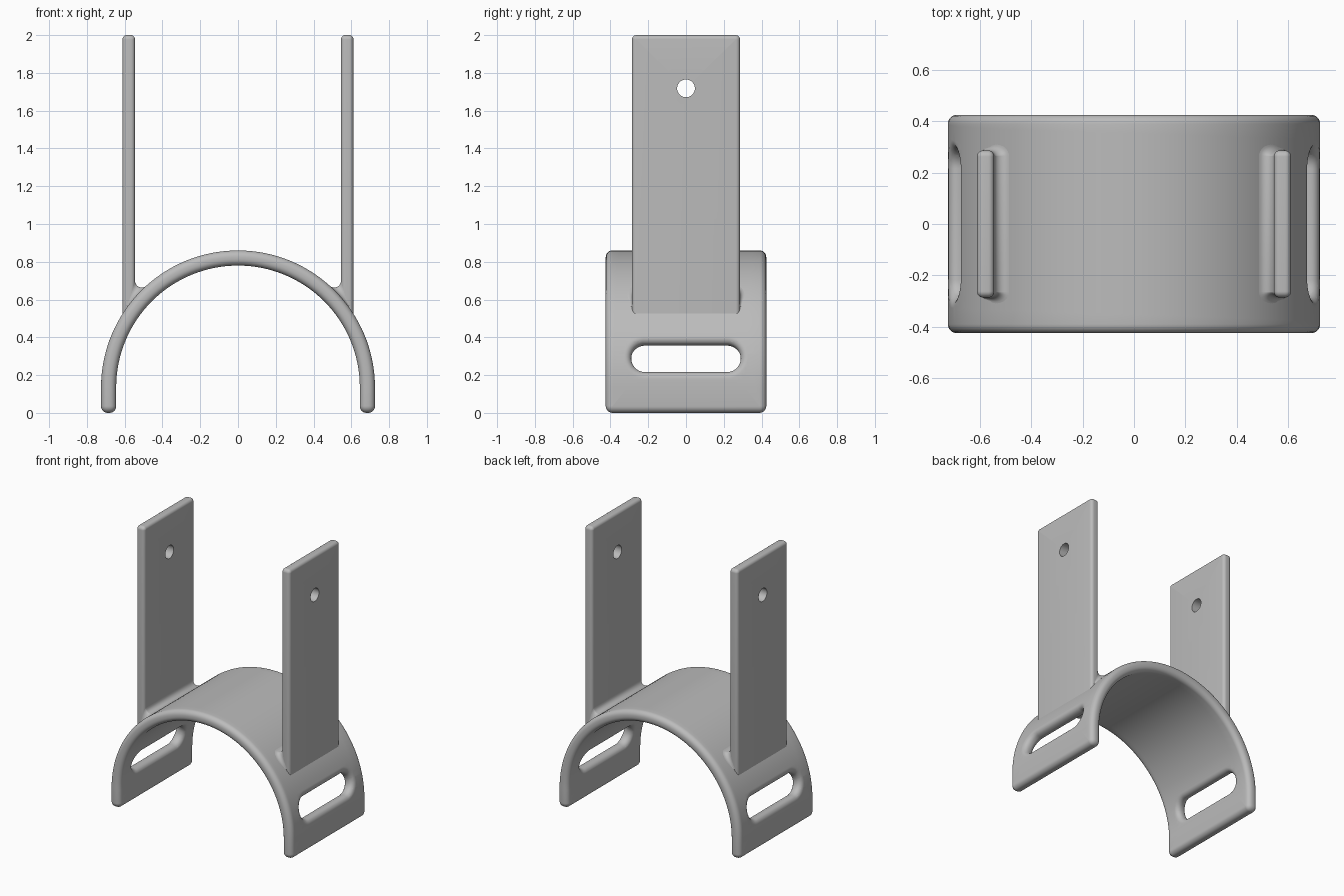
import bpy, bmesh, math
from mathutils import Vector

if "Cube" in bpy.data.objects:
    bpy.data.objects.remove(bpy.data.objects["Cube"])

R_OUT, R_IN, ZC, HALF_W = 0.725, 0.645, 0.135, 0.425
R_MID = (R_OUT + R_IN) / 2
POST_IN, POST_OUT, POST_HALF_W, POST_ROUND = 0.545, 0.611, 0.286, 0.022

grey = bpy.data.materials.new("plain grey")
grey.diffuse_color = (0.5, 0.5, 0.5, 1)
grey.use_nodes = True
grey.node_tree.nodes["Principled BSDF"].inputs["Base Color"].default_value = grey.diffuse_color


def finish(bm, name):
    bmesh.ops.recalc_face_normals(bm, faces=bm.faces[:])
    mesh = bpy.data.meshes.new(name)
    bm.to_mesh(mesh)
    bm.free()
    mesh.materials.append(grey)
    obj = bpy.data.objects.new(name, mesh)
    bpy.context.collection.objects.link(obj)
    bpy.ops.object.select_all(action='DESELECT')
    obj.select_set(True)
    bpy.context.view_layer.objects.active = obj
    bpy.ops.object.shade_smooth_by_angle(angle=math.radians(35))
    return obj


def rounded_rect(cs, cy, hs, hy, r, n=10):
    """Points of a rounded rectangle around (cs, cy)."""
    pts = []
    for q, (sx, sy) in enumerate([(1, 1), (-1, 1), (-1, -1), (1, -1)]):
        for i in range(n + 1):
            a = math.pi / 2 * (q + i / n)
            pts.append((cs + sx * (hs - r) + r * math.cos(a),
                        cy + sy * (hy - r) + r * math.sin(a)))
    return pts


def plate(half_len, half_w, half_t, edge, holes):
    """Flat plate with rounded rims; holes are (cs, cy, hs, hy, r, rim rounding)."""
    bm = bmesh.new()
    steps = 6
    arc = [math.pi / 2 * k / steps for k in range(steps + 1)]
    rows = [(half_t - edge + edge * math.cos(a), 1 - math.sin(a)) for a in arc]
    rows += [(-t, f) for t, f in reversed(rows)]

    def skin(loop_at):
        rings = [[bm.verts.new((s, y, t)) for s, y in loop_at(f)] for t, f in rows]
        for a, b in zip(rings, rings[1:]):
            for i in range(len(a)):
                j = (i + 1) % len(a)
                bm.faces.new((a[i], a[j], b[j], b[i]))

    corner = edge + 0.002
    skin(lambda f: rounded_rect(0, 0, half_len - f * edge, half_w - f * edge,
                                corner - f * edge))
    for cs, cy, hs, hy, r, e in holes:
        skin(lambda f: rounded_rect(cs, cy, hs + f * e, hy + f * e, r + f * e))
    bmesh.ops.remove_doubles(bm, verts=bm.verts[:], dist=1e-5)
    # fill the two broad faces around the holes
    rims = [e for e in bm.edges if e.is_boundary]
    for side in (1, -1):
        edges = [e for e in rims if e.verts[0].co.z * side > 0]
        bmesh.ops.triangle_fill(bm, edges=edges, use_beauty=True, normal=(0, 0, side))
    return bm


# curved saddle band with a strap slot in each leg
quarter = math.pi / 2 * R_MID
slot_s = R_MID * (math.pi / 2 - 0.2255)
slots = [(m * slot_s, 0, 0.0743, 0.29, 0.0743, 0.035) for m in (1, -1)]
bm = plate(quarter + ZC, HALF_W, 0.04, 0.035, slots)
for k in range(-32, 33):
    bmesh.ops.bisect_plane(bm, geom=bm.verts[:] + bm.edges[:] + bm.faces[:], dist=1e-5,
                           plane_co=(quarter * k / 32, 0, 0), plane_no=(1, 0, 0))
for v in bm.verts:
    s, y, t = v.co
    m = max(-quarter, min(quarter, s))
    a = m / R_MID
    v.co = ((R_MID + t) * math.sin(a), y, ZC + (R_MID + t) * math.cos(a) - abs(s - m))
finish(bm, "saddle_band")


def post(sign, name):
    """Upright plate with a pin hole near its top."""
    low, high = 0.49, 2.0
    mid = (low + high) / 2
    bm = plate((high - low) / 2, POST_HALF_W, (POST_OUT - POST_IN) / 2, POST_ROUND,
               [(1.718 - mid, 0, 0.047, 0.047, 0.047, 0)])
    xc = (POST_IN + POST_OUT) / 2
    for v in bm.verts:
        s, y, t = v.co
        v.co = (sign * (xc + t), y, mid + s)
    finish(bm, name)


def fillet(sign, name):
    """Rolling-ball blend between post and band on the inner and end sides."""
    c = POST_ROUND
    half = [(POST_IN, 0, 180.0)]
    for i in range(9):
        a = math.radians(180 - 90 * i / 8)
        half.append((POST_IN + c + c * math.cos(a),
                     POST_HALF_W - c + c * math.sin(a), 180 - 90 * i / 8))
    half.append((POST_OUT - c, POST_HALF_W, 90.0))
    path = [(x, -y, -a) for x, y, a in reversed(half[1:])] + half
    bm = bmesh.new()
    rings = []
    for x, y, deg in path:
        n = Vector((math.cos(math.radians(deg)), math.sin(math.radians(deg)), 0))
        r = 0.035 - 0.028 * max(0, x - POST_IN) / (POST_OUT - c - POST_IN)
        p = Vector((x, y, 0)) + n * r
        p.z = math.sqrt((R_OUT + r) ** 2 - p.x ** 2)
        down = -Vector((p.x, 0, p.z)).normalized()
        pts = [p + r * (-n).slerp(down, i / 8) for i in range(9)]
        root = Vector((x, y, 0)) - n * 0.01
        root.z = math.sqrt((R_OUT - 0.01) ** 2 - root.x ** 2)
        pts.append(root)
        rings.append([bm.verts.new((sign * q.x, q.y, q.z + ZC)) for q in pts])
    for a, b in zip(rings, rings[1:]):
        for i in range(len(a)):
            j = (i + 1) % len(a)
            bm.faces.new((a[i], a[j], b[j], b[i]))
    bm.faces.new(rings[0])
    bm.faces.new(rings[-1])
    finish(bm, name)


for sign, side in ((1, "right"), (-1, "left")):
    post(sign, side + "_post")
    fillet(sign, side + "_post_fillet")
